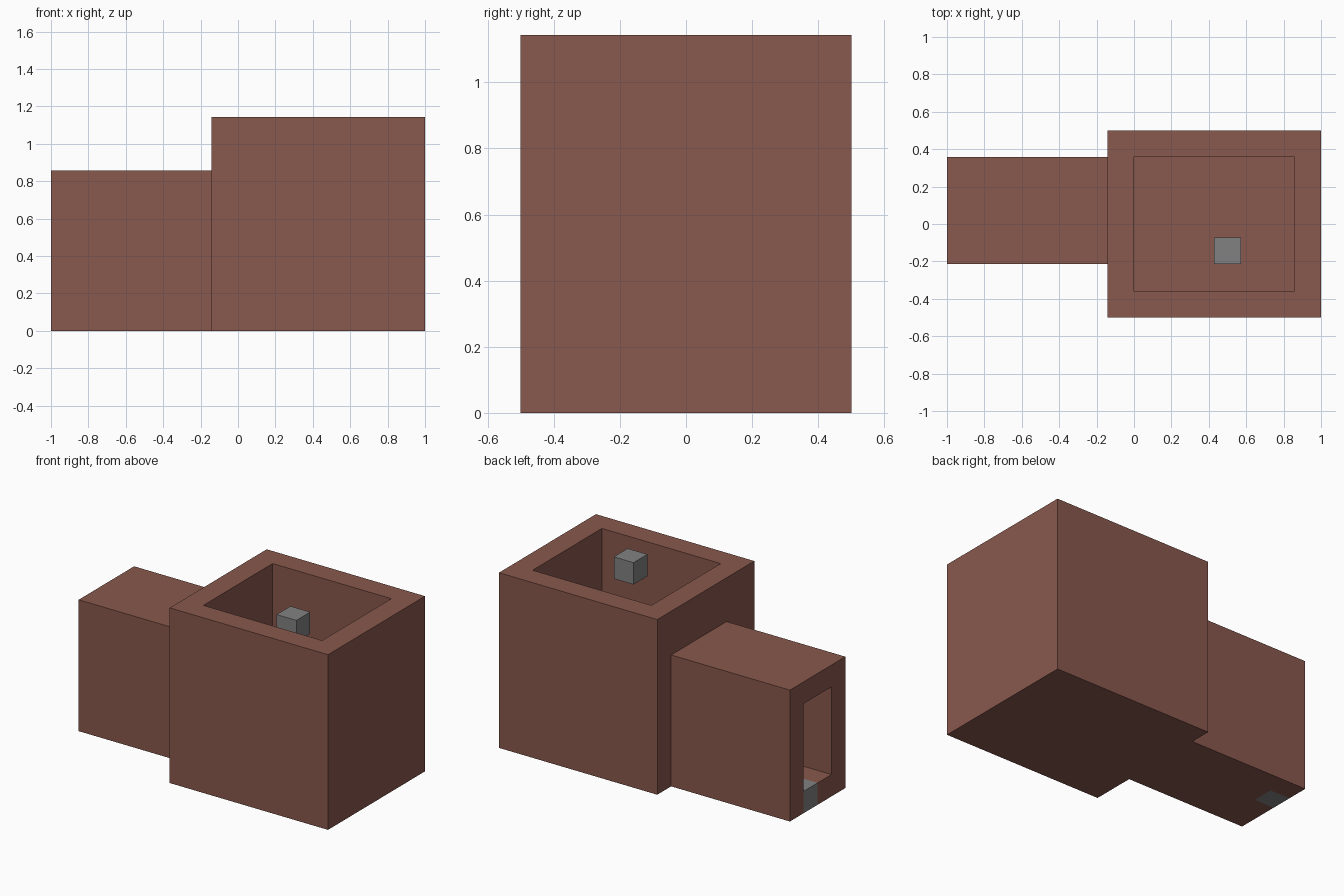
import bpy
import bmesh
from mathutils import Vector

cube = bpy.data.objects.get("Cube")
if cube:
    bpy.data.objects.remove(cube, do_unlink=True)

U = 1 / 7                      # one building block
ORIGIN = Vector((-7, -3.5, 0))  # corner of the block grid


def material(name, rgb):
    mat = bpy.data.materials.new(name)
    mat.use_nodes = True
    mat.diffuse_color = (*rgb, 1)
    mat.node_tree.nodes["Principled BSDF"].inputs["Base Color"].default_value = (*rgb, 1)
    return mat


def box(name, low, high, mat):
    """Box between two corners given in blocks."""
    low, high = (Vector(c) + ORIGIN for c in (low, high))
    bm = bmesh.new()
    bmesh.ops.create_cube(bm, size=1)
    for v in bm.verts:
        v.co = Vector((high[i] if v.co[i] > 0 else low[i]) * U for i in range(3))
    mesh = bpy.data.meshes.new(name)
    bm.to_mesh(mesh)
    bm.free()
    mesh.materials.append(mat)
    obj = bpy.data.objects.new(name, mesh)
    bpy.context.collection.objects.link(obj)
    return obj


def combine(target, tool, operation):
    """Apply a boolean and remove the tool object."""
    mod = target.modifiers.new("boolean", 'BOOLEAN')
    mod.operation = operation
    mod.solver = 'EXACT'
    mod.object = tool
    bpy.context.view_layer.update()
    graph = bpy.context.evaluated_depsgraph_get()
    mesh = bpy.data.meshes.new_from_object(target.evaluated_get(graph))
    target.modifiers.clear()
    target.data = mesh
    bpy.data.objects.remove(tool, do_unlink=True)


brick = material("brick_brown", (0.25, 0.098, 0.075))
stone = material("stone_grey", (0.222, 0.222, 0.222))

# Walls: tall open chamber joined to the lower entrance passage
walls = box("walls", (6, 0, 0), (14, 7, 8), brick)
combine(walls, box("passage", (0, 2, 0), (6.5, 6, 6), brick), 'UNION')

# Hollows: chamber, passage, and the gap for the doorstep
combine(walls, box("chamber_cutter", (7, 1, 1), (13, 6, 9), brick), 'DIFFERENCE')
combine(walls, box("passage_cutter", (-1, 3, 1), (8, 5, 5), brick), 'DIFFERENCE')
combine(walls, box("step_cutter", (-1, 4, -1), (1, 5, 2), brick), 'DIFFERENCE')

# Grey blocks: doorstep and the block hanging in the chamber opening
box("doorstep", (0, 4, 0), (1, 5, 1), stone)
box("hanging_block", (10, 2, 7), (11, 3, 8), stone)
